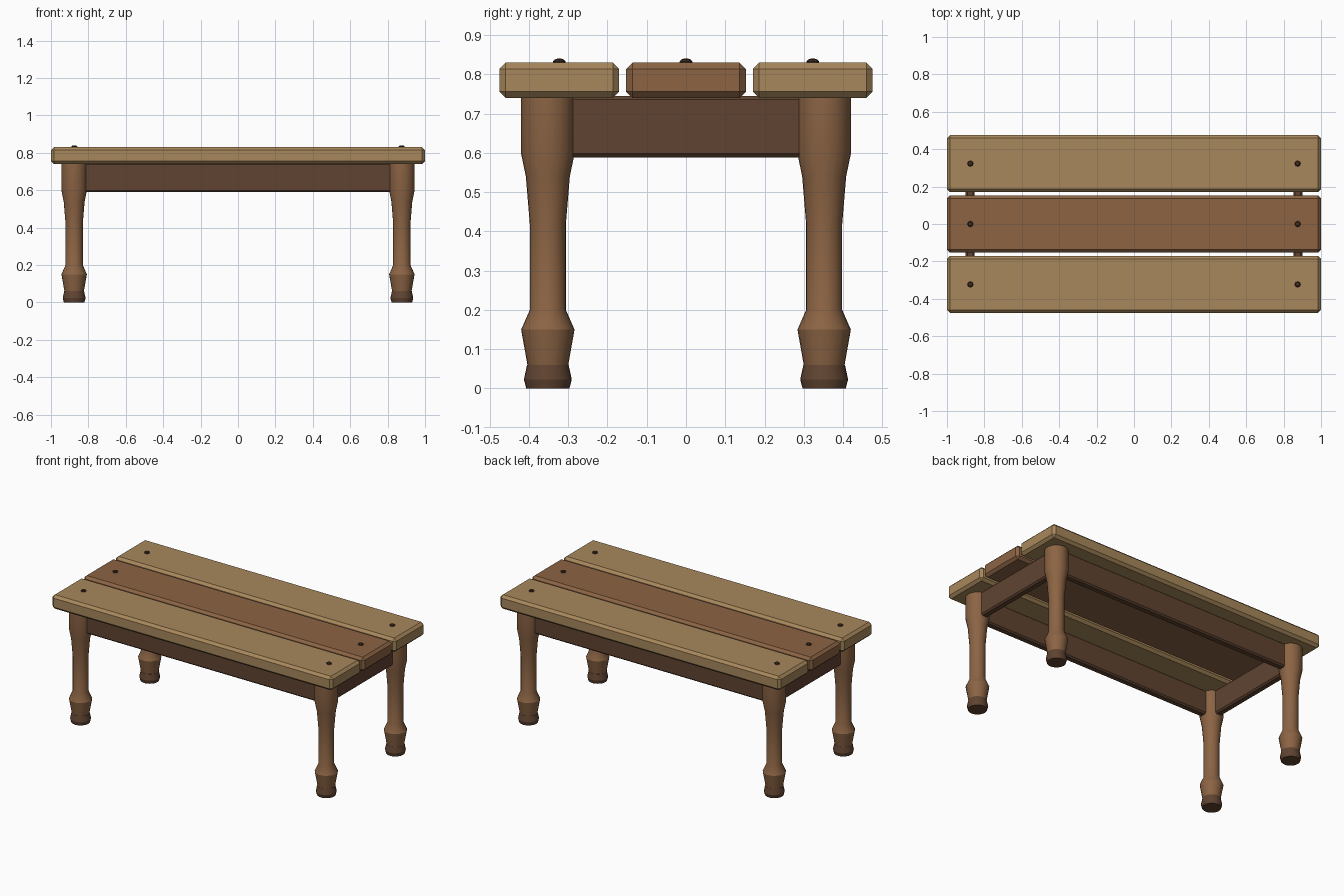
import bpy, bmesh, math

if "Cube" in bpy.data.objects:
    bpy.data.objects.remove(bpy.data.objects["Cube"])


def material(name, r, g, b):
    # sRGB 0-255 to linear
    lin = [((c / 255 + 0.055) / 1.055) ** 2.4 for c in (r, g, b)]
    m = bpy.data.materials.new(name)
    m.diffuse_color = (*lin, 1)
    m.use_nodes = True
    m.node_tree.nodes["Principled BSDF"].inputs["Base Color"].default_value = m.diffuse_color
    return m


LIGHT = material("light_wood", 167, 135, 91)
MID = material("mid_wood", 140, 100, 68)
DARK = material("dark_wood", 96, 68, 49)
PEG = material("peg_wood", 62, 43, 32)


def finish(name, bm, mat, smooth=False):
    bmesh.ops.recalc_face_normals(bm, faces=bm.faces)
    me = bpy.data.meshes.new(name)
    bm.to_mesh(me)
    bm.free()
    ob = bpy.data.objects.new(name, me)
    bpy.context.collection.objects.link(ob)
    me.materials.append(mat)
    if smooth:
        bpy.ops.object.select_all(action='DESELECT')
        ob.select_set(True)
        bpy.context.view_layer.objects.active = ob
        bpy.ops.object.shade_smooth_by_angle(angle=math.radians(25))
    return ob


def board(name, centre, size, chamfer, mat):
    bm = bmesh.new()
    bmesh.ops.create_cube(bm, size=1)
    for v in bm.verts:
        v.co = [c + p * s for c, p, s in zip(centre, v.co, size)]
    bmesh.ops.bevel(bm, geom=bm.edges[:], offset=chamfer, segments=1,
                    affect='EDGES', profile=0.5)
    return finish(name, bm, mat)


def turned(name, x, y, profile, sides, mat):
    # stack of rings, capped at both ends
    bm = bmesh.new()
    rings = [[bm.verts.new((x + r * math.cos(2 * math.pi * i / sides),
                            y + r * math.sin(2 * math.pi * i / sides), z))
              for i in range(sides)] for r, z in profile]
    for a, b in zip(rings, rings[1:]):
        for i in range(sides):
            j = (i + 1) % sides
            bm.faces.new((a[i], a[j], b[j], b[i]))
    bm.faces.new(rings[0])
    bm.faces.new(rings[-1])
    return finish(name, bm, mat, smooth=True)


# Table top planks
for name, y, mat in (("front_plank", -0.323, LIGHT), ("middle_plank", 0, MID),
                     ("back_plank", 0.323, LIGHT)):
    board(name, (0, y, 0.785), (2, 0.305, 0.09), 0.016, mat)
    # Pegs near both plank ends
    for side, x in (("left", -0.875), ("right", 0.875)):
        turned(f"{name}_{side}_peg", x, y,
               [(0.016, 0.81), (0.016, 0.833), (0.012, 0.838), (0.006, 0.84)], 8, PEG)

# Turned legs with dark feet
LEG = [(0.052, 0.06), (0.068, 0.15), (0.046, 0.2), (0.046, 0.42),
       (0.056, 0.54), (0.0685, 0.6), (0.0685, 0.745)]
FOOT = [(0.055, 0), (0.061, 0.023), (0.053, 0.06)]
LX, LY = 0.876, 0.352
for end, y in (("front", -LY), ("back", LY)):
    for side, x in (("left", -LX), ("right", LX)):
        turned(f"{end}_{side}_leg", x, y, LEG, 24, MID)
        turned(f"{end}_{side}_foot", x, y, FOOT, 24, DARK)
    # Long aprons
    board(f"{end}_apron", (0, y, 0.667), (2 * LX, 0.048, 0.156), 0.009, DARK)

# Short aprons
for side, x in (("left", -LX), ("right", LX)):
    board(f"{side}_apron", (x, 0, 0.667), (0.048, 2 * LY, 0.156), 0.009, DARK)
